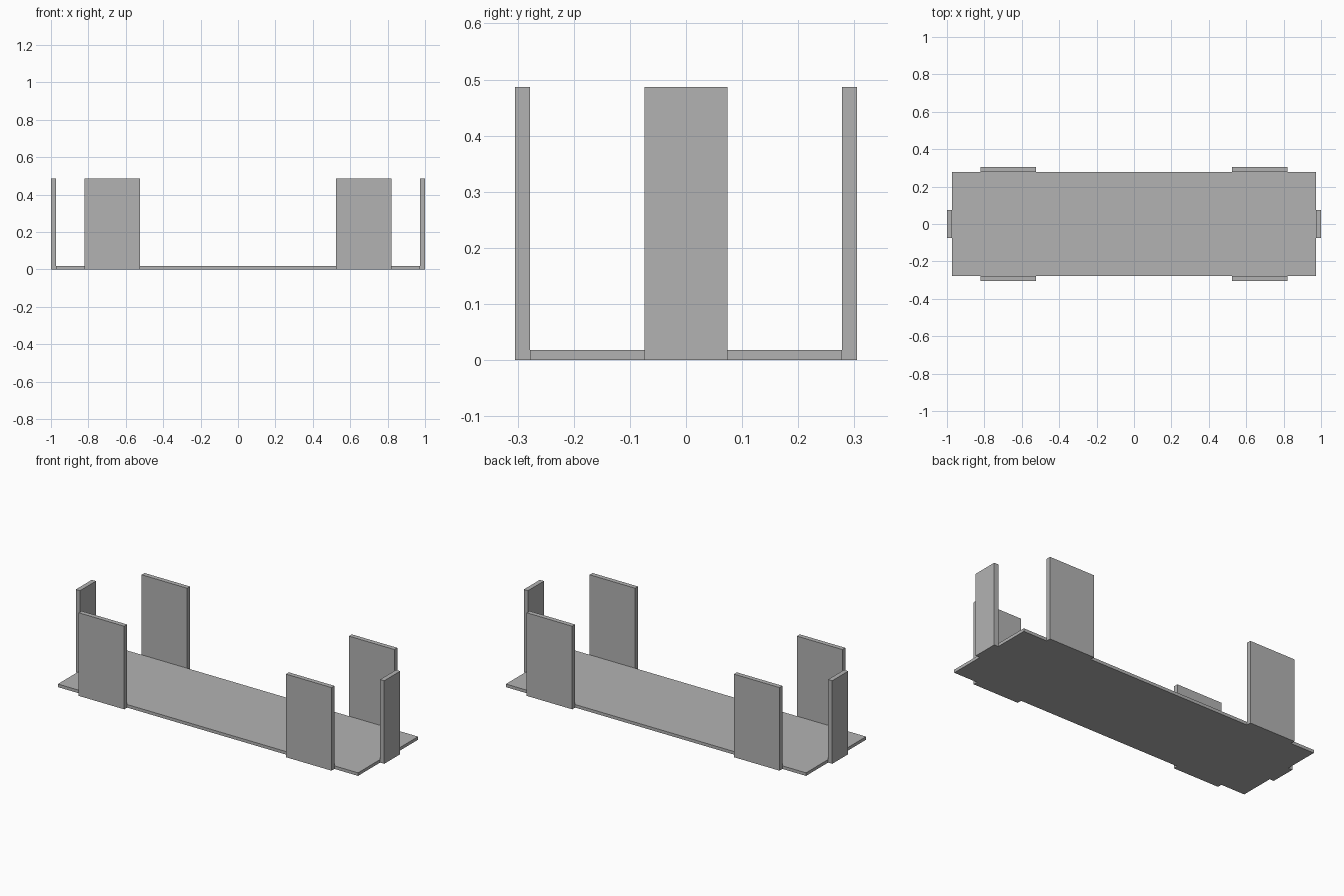
import bpy
import bmesh
from mathutils import Matrix, Vector

cube = bpy.data.objects.get("Cube")
if cube:
    bpy.data.objects.remove(cube, do_unlink=True)

# One plain grey for the whole tray
grey = bpy.data.materials.new("plain_grey")
grey.use_nodes = True
colour = (0.45, 0.45, 0.45, 1.0)
grey.diffuse_color = colour
grey.node_tree.nodes["Principled BSDF"].inputs["Base Color"].default_value = colour

HALF_X, HALF_Y = 0.973, 0.278   # base plate half size
BASE_T, WALL_T = 0.018, 0.027   # base and upright thickness
HEIGHT = 0.487
SIDE_X, SIDE_W, END_W = 0.672, 0.295, 0.148


def slab(name, x, y, size):
    """Flat-faced box standing on the ground, centred at x, y."""
    mesh = bpy.data.meshes.new(name)
    bm = bmesh.new()
    bmesh.ops.create_cube(bm, size=1.0)
    bmesh.ops.transform(bm, matrix=Matrix.Diagonal((*size, 1.0)), verts=bm.verts)
    bmesh.ops.translate(bm, vec=Vector((0, 0, size[2] / 2)), verts=bm.verts)
    bm.to_mesh(mesh)
    bm.free()
    mesh.materials.append(grey)
    obj = bpy.data.objects.new(name, mesh)
    obj.location = (x, y, 0)
    bpy.context.collection.objects.link(obj)
    return obj


# Base plate
slab("base_plate", 0, 0, (2 * HALF_X, 2 * HALF_Y, BASE_T))

for side, sx in (("left", 1), ("right", -1)):
    # Narrow upright at each end
    slab(f"{side}_end_upright", sx * (HALF_X + WALL_T / 2), 0, (WALL_T, END_W, HEIGHT))
    # Wide uprights along the long edges
    for face, sy in (("front", -1), ("back", 1)):
        slab(f"{face}_{side}_upright", sx * SIDE_X, sy * (HALF_Y + WALL_T / 2),
             (SIDE_W, WALL_T, HEIGHT))
